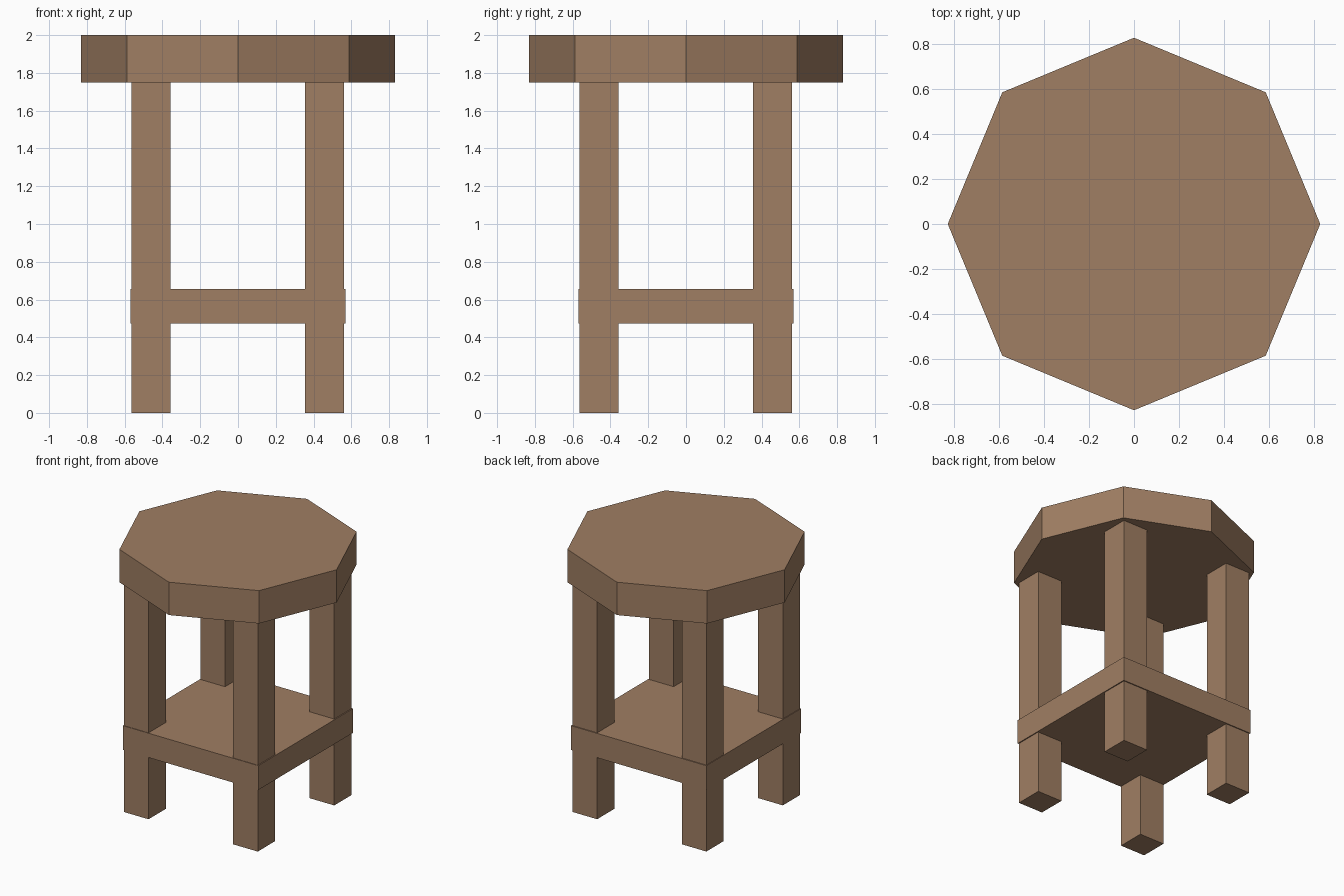
import bpy
import math

if "Cube" in bpy.data.objects:
    bpy.data.objects.remove(bpy.data.objects["Cube"])

wood = bpy.data.materials.new("brown_wood")
wood.diffuse_color = (0.35, 0.21, 0.125, 1)
wood.use_nodes = True
wood.node_tree.nodes["Principled BSDF"].inputs["Base Color"].default_value = wood.diffuse_color


def finish(name):
    obj = bpy.context.object
    obj.name = name
    obj.data.materials.append(wood)
    return obj


def box(name, x, y, z0, z1, width):
    bpy.ops.mesh.primitive_cube_add(size=1, location=(x, y, (z0 + z1) / 2))
    obj = finish(name)
    obj.scale = (width, width, z1 - z0)
    return obj


# Octagonal seat with corners on the axes
bpy.ops.mesh.primitive_cylinder_add(vertices=8, radius=0.83, depth=0.25,
                                    location=(0, 0, 1.875))
finish("seat")

# Four square legs
for side_x, x in (("left", -0.461), ("right", 0.458)):
    for side_y, y in (("front", -0.461), ("back", 0.458)):
        box(f"{side_y}_{side_x}_leg", x, y, 0, 1.75, 0.207)

# Solid square shelf wrapping the legs
box("shelf", 0, 0, 0.472, 0.657, 1.138)
